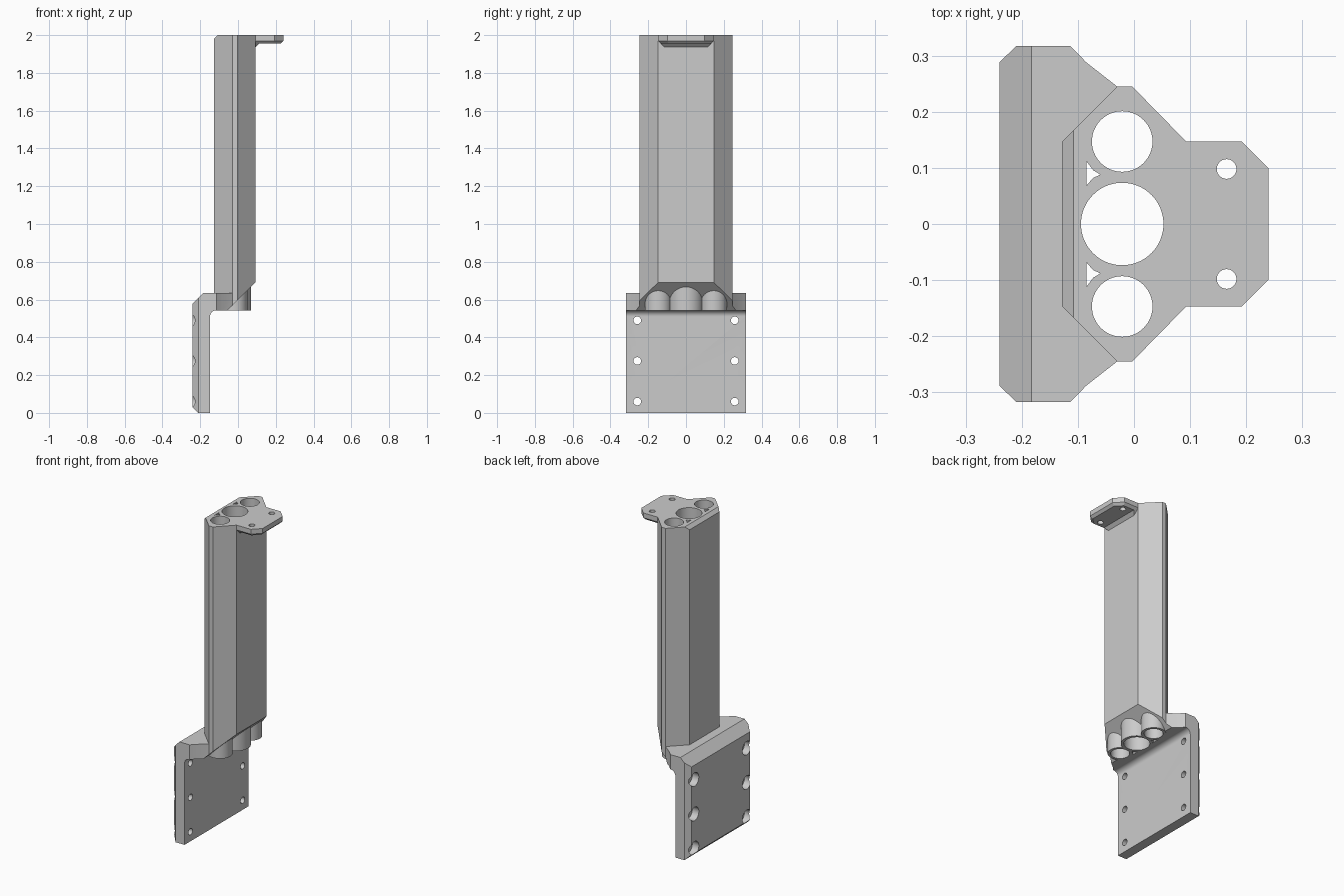
import bpy, bmesh, math
from mathutils import Vector

if "Cube" in bpy.data.objects:
    bpy.data.objects.remove(bpy.data.objects["Cube"], do_unlink=True)

grey = bpy.data.materials.new("plain grey")
grey.use_nodes = True
grey.diffuse_color = (0.6, 0.6, 0.6, 1)
grey.node_tree.nodes["Principled BSDF"].inputs["Base Color"].default_value = (0.6, 0.6, 0.6, 1)


def loft(name, lower, upper):
    """Closed solid between two matching loops of points."""
    bm = bmesh.new()
    a = [bm.verts.new(p) for p in lower]
    b = [bm.verts.new(p) for p in upper]
    bm.faces.new(a)
    bm.faces.new(b)
    for i in range(len(a)):
        j = (i + 1) % len(a)
        bm.faces.new((a[i], a[j], b[j], b[i]))
    bmesh.ops.recalc_face_normals(bm, faces=bm.faces)
    mesh = bpy.data.meshes.new(name)
    bm.to_mesh(mesh)
    bm.free()
    mesh.materials.append(grey)
    obj = bpy.data.objects.new(name, mesh)
    bpy.context.collection.objects.link(obj)
    return obj


def mirrored(half):
    return half + [(x, -y) for x, y in reversed(half)]


def upright(name, outline, z0, z1, outline2=None):
    return loft(name, [(x, y, z0) for x, y in outline],
                [(x, y, z1) for x, y in outline2 or outline])


def sideways(name, profile, y=0.5):
    return loft(name, [(x, -y, z) for x, z in profile], [(x, y, z) for x, z in profile])


def circle(cx, cy, r, n=64):
    return [(cx + r * math.cos(2 * math.pi * i / n), cy + r * math.sin(2 * math.pi * i / n))
            for i in range(n)]


def crosswise(name, y, z, r, x0, x1):
    ring = circle(y, z, r, 40)
    return loft(name, [(x0, u, v) for u, v in ring], [(x1, u, v) for u, v in ring])


def combine(target, tool, operation):
    mod = target.modifiers.new("combine", 'BOOLEAN')
    mod.operation, mod.solver, mod.object = operation, 'EXACT', tool
    bpy.context.view_layer.objects.active = target
    bpy.ops.object.modifier_apply(modifier=mod.name)
    bpy.data.objects.remove(tool, do_unlink=True)


# Wall bracket: side profile with rounded inner corner, trimmed to its plan
plate_x, shelf_z, fillet = -0.148, 0.543, 0.032
corner = [(plate_x + fillet * (1 - math.cos(a)), shelf_z - fillet * (1 - math.sin(a)))
          for a in [math.pi / 2 * i / 8 for i in range(9)]]
profile = [(-0.24, 0.03), (-0.21, 0), (plate_x, 0)] + corner
profile += [(0, shelf_z), (0, 0.635), (-0.183, 0.635), (-0.24, 0.58)]
mount = sideways("tube_mount_bracket", profile)
plan = [(-0.24, 0.288), (-0.21, 0.317), (-0.113, 0.317), (-0.085, 0.288), (-0.03, 0.245), (0, 0.2)]
combine(mount, upright("bracket_plan", mirrored(plan), -0.1, 0.8), 'INTERSECT')

# Tall column with sloped underside and bevelled rear top edge
plan = [(-0.128, 0.147), (-0.03, 0.245), (-0.003, 0.245), (0.093, 0.147)]
combine(mount, upright("column", mirrored(plan), 0.56, 2), 'UNION')
combine(mount, sideways("underside_cut", [(-0.055, shelf_z), (0.145, 0.743), (0.145, 0.3), (-0.055, 0.3)]),
        'DIFFERENCE')
combine(mount, sideways("rear_bevel", [(-0.148, 1.96), (-0.098, 2.01), (-0.148, 2.01)]), 'DIFFERENCE')

# Top flange with bevelled lower rim and a small gusset
rim = mirrored([(0, 0.147), (0.192, 0.147), (0.24, 0.099)])
inner = mirrored([(0, 0.132), (0.186, 0.132), (0.225, 0.093)])
combine(mount, upright("flange", rim, 1.97, 2), 'UNION')
combine(mount, upright("flange_bevel", inner, 1.955, 1.97, rim), 'UNION')
gusset_low = mirrored([(0.05, 0.112), (0.092, 0.112)])
gusset_top = mirrored([(0.05, 0.132), (0.112, 0.132)])
combine(mount, upright("gusset", gusset_low, 1.935, 1.955, gusset_top), 'UNION')

# Tubes emerging under the column, then their bores
tubes = [(0, 0.09, 0.0735), (0.147, 0.07, 0.054), (-0.147, 0.07, 0.054)]
for y, outer, bore in tubes:
    combine(mount, upright("tube", circle(-0.021, y, outer), 0.541, 0.75), 'UNION')
for y, outer, bore in tubes:
    combine(mount, upright("bore", circle(-0.021, y, bore), 0.4, 2.1), 'DIFFERENCE')

# Slim triangular channels and flange bolt holes
for s in (1, -1):
    tri = [(-0.085, s * 0.068), (-0.073, s * 0.082), (-0.06, s * 0.088),
           (-0.073, s * 0.096), (-0.085, s * 0.112)]
    combine(mount, upright("channel", tri, 0.3, 2.1), 'DIFFERENCE')
    combine(mount, upright("flange_hole", circle(0.165, s * 0.098, 0.0175, 40), 1.9, 2.1), 'DIFFERENCE')
    # Counterbored bracket screw holes
    for z in (0.06, 0.275, 0.49):
        combine(mount, crosswise("screw_hole", s * 0.258, z, 0.02, -0.3, -0.1), 'DIFFERENCE')
        combine(mount, crosswise("counterbore", s * 0.258, z, 0.042, -0.3, -0.195), 'DIFFERENCE')

# Smooth round surfaces, keep hard edges
bpy.ops.object.select_all(action='DESELECT')
mount.select_set(True)
bpy.context.view_layer.objects.active = mount
bpy.ops.object.shade_smooth_by_angle(angle=math.radians(20))
